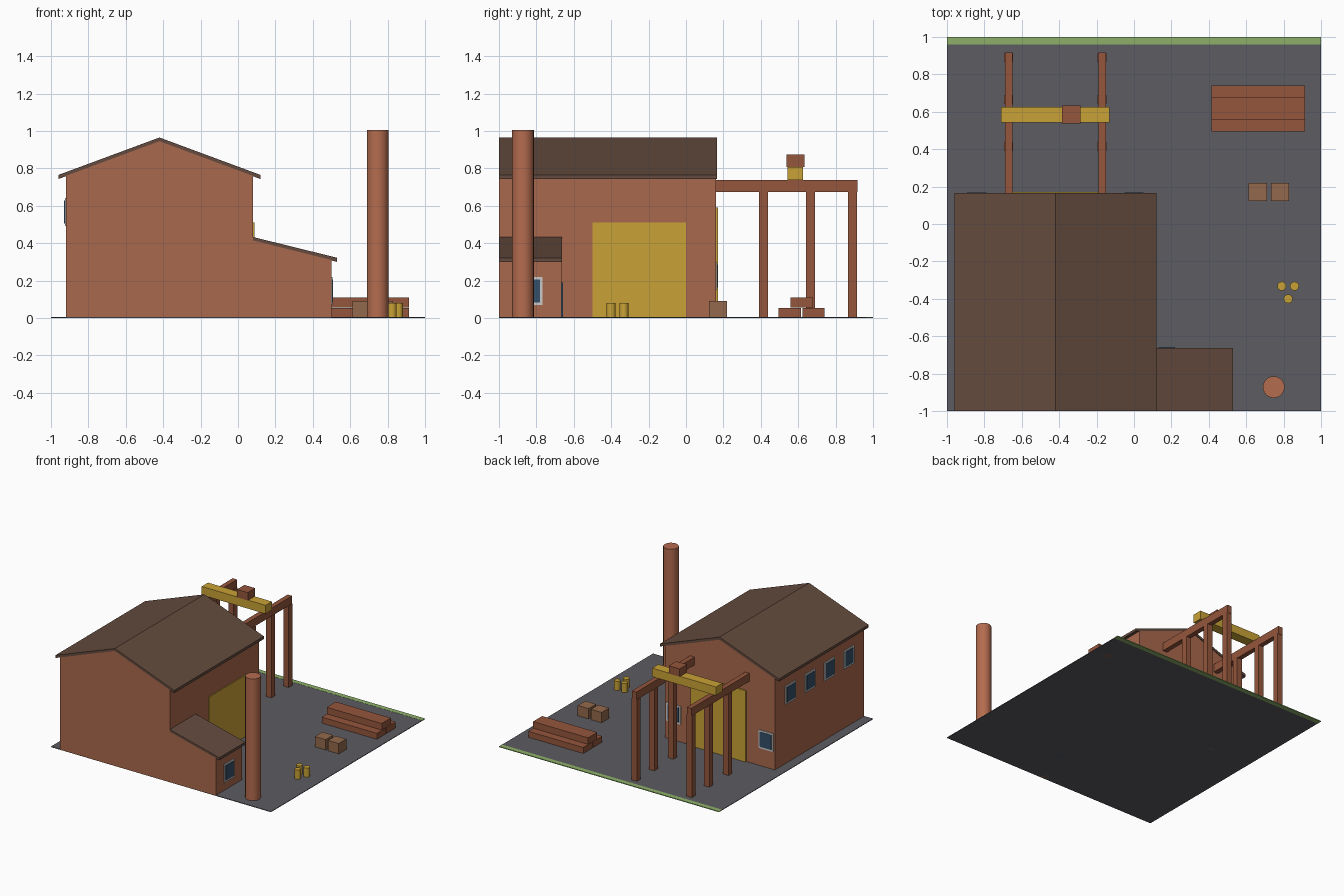
import bpy, bmesh
from math import pi

if "Cube" in bpy.data.objects:
    bpy.data.objects.remove(bpy.data.objects["Cube"])


def material(name, hex_colour):
    m = bpy.data.materials.new(name)
    rgb = [int(hex_colour[i:i + 2], 16) / 255 for i in (0, 2, 4)]
    m.diffuse_color = [c / 12.92 if c < 0.04 else ((c + 0.055) / 1.055) ** 2.4 for c in rgb] + [1]
    m.use_nodes = True
    m.node_tree.nodes["Principled BSDF"].inputs["Base Color"].default_value = m.diffuse_color
    return m


BRICK = material("brick", "AA684C")
STACK = material("chimney_brick", "B56C4F")
ROOF = material("roof", "644B3E")
STEEL = material("rust_steel", "95563C")
YELLOW = material("yellow_paint", "C9A236")
ASPHALT = material("asphalt", "5C5C62")
GRASS = material("grass", "8DB068")
WOOD = material("crate_wood", "93694C")
WHITE = material("window_frame", "D8DCDC")
GLASS = material("glass", "34506A")


def finish(name, bm, mat):
    bmesh.ops.recalc_face_normals(bm, faces=bm.faces)
    me = bpy.data.meshes.new(name)
    bm.to_mesh(me)
    bm.free()
    me.materials.append(mat)
    ob = bpy.data.objects.new(name, me)
    bpy.context.collection.objects.link(ob)
    return ob


def box(name, x, y, z, mat):
    """Box from (min, max) pairs."""
    bm = bmesh.new()
    bmesh.ops.create_cube(bm, size=1)
    for v in bm.verts:
        v.co = [r[1] if c > 0 else r[0] for c, r in zip(v.co, (x, y, z))]
    return finish(name, bm, mat)


def extrude_y(name, profile, y0, y1, mat):
    """Closed xz profile swept along y."""
    bm = bmesh.new()
    face = bm.faces.new([bm.verts.new((x, y0, z)) for x, z in profile])
    new = bmesh.ops.extrude_face_region(bm, geom=[face])["geom"]
    bmesh.ops.translate(bm, vec=(0, y1 - y0, 0),
                        verts=[g for g in new if isinstance(g, bmesh.types.BMVert)])
    return finish(name, bm, mat)


def cylinder(name, x, y, r, h, sides, mat):
    bm = bmesh.new()
    bmesh.ops.create_cone(bm, cap_ends=True, segments=sides, radius1=r, radius2=r, depth=h)
    bmesh.ops.translate(bm, vec=(x, y, h / 2), verts=bm.verts)
    for f in bm.faces:
        f.smooth = len(f.verts) == 4
    for e in bm.edges:
        e.smooth = all(f.smooth for f in e.link_faces)
    return finish(name, bm, mat)


def window(name, x, y, z, axis, sign):
    """Framed pane on a wall facing along axis (0 = x, 1 = y)."""
    for part, w, h, d, mat in (("frame", 0.066, 0.075, 0.006, WHITE),
                               ("glass", 0.052, 0.061, 0.009, GLASS)):
        c = (x, y)
        r = [(v - w, v + w) for v in c]
        r[axis] = tuple(sorted((c[axis] - 0.005 * sign, c[axis] + d * sign)))
        box(f"{name}_{part}", r[0], r[1], (z - h, z + h), mat)


# Yard and grass verge
box("yard", (-1, 1), (-1, 0.96), (0, 0.005), ASPHALT)
box("grass_verge", (-1, 1), (0.96, 1), (0, 0.006), GRASS)

# Main hall with gable roof
extrude_y("hall_walls", [(-0.92, 0), (0.08, 0), (0.08, 0.76), (-0.42, 0.945), (-0.92, 0.76)],
          -1, 0.16, BRICK)
extrude_y("hall_roof", [(-0.96, 0.765), (-0.42, 0.965), (0.12, 0.765),
                        (0.12, 0.743), (-0.42, 0.943), (-0.96, 0.743)], -1, 0.165, ROOF)

# Lean-to annex
extrude_y("annex_walls", [(0.08, 0), (0.5, 0), (0.5, 0.31), (0.08, 0.415)], -1, -0.665, BRICK)
extrude_y("annex_roof", [(0.08, 0.433), (0.53, 0.322), (0.53, 0.3), (0.08, 0.411)],
          -1, -0.663, ROOF)
box("annex_door", (0.13, 0.22), (-0.67, -0.658), (0, 0.19), GLASS)

# Yellow doors
box("side_door", (0.07, 0.087), (-0.5, 0), (0, 0.51), YELLOW)
box("back_door", (-0.66, -0.16), (0.15, 0.172), (0, 0.59), YELLOW)

# Windows
for i in range(4):
    window(f"left_window_{i + 1}", -0.92, -0.04 - 0.253 * i, 0.567, 0, -1)
for i, x in enumerate((-0.84, 0.0)):
    window(f"back_window_{i + 1}", x, 0.16, 0.225, 1, 1)
window("annex_window", 0.5, -0.832, 0.145, 0, 1)

# Chimney
cylinder("chimney", 0.747, -0.872, 0.058, 1.005, 24, STACK)

# Crane runway: two rails on three posts each
for side, x in (("left", -0.67), ("right", -0.17)):
    box(f"{side}_rail", (x - 0.02, x + 0.02), (0.16, 0.917), (0.673, 0.738), STEEL)
    for i, y in enumerate((0.415, 0.665, 0.89)):
        box(f"{side}_post_{i + 1}", (x - 0.024, x + 0.024), (y - 0.024, y + 0.024),
            (0, 0.675), STEEL)
box("crane_bridge", (-0.71, -0.13), (0.543, 0.625), (0.738, 0.808), YELLOW)
box("crane_trolley", (-0.385, -0.287), (0.537, 0.633), (0.808, 0.873), STEEL)

# Stacked beams
for i, (y, z) in enumerate(((0.495, 0), (0.622, 0), (0.56, 0.056))):
    box(f"stacked_beam_{i + 1}", (0.415, 0.915), (y, y + 0.119), (z, z + 0.054), STEEL)

# Crates
for i, x in enumerate((0.613, 0.732)):
    box(f"crate_{i + 1}", (x, x + 0.098), (0.122, 0.22), (0, 0.09), WOOD)

# Barrels
for i, (x, y) in enumerate(((0.79, -0.332), (0.858, -0.332), (0.824, -0.4))):
    cylinder(f"barrel_{i + 1}", x, y, 0.024, 0.08, 16, YELLOW)
